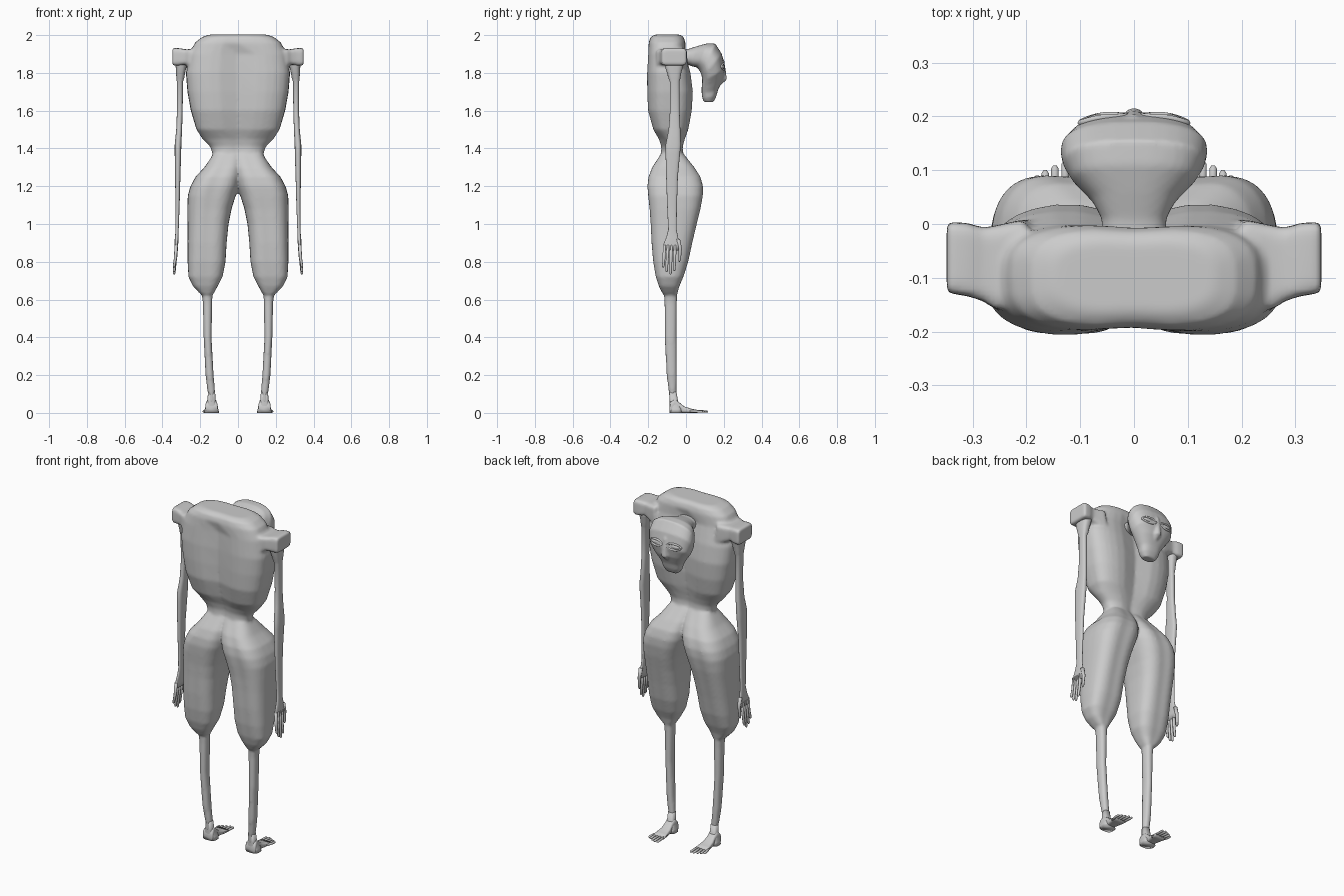
import bpy, bmesh, math
from mathutils import Vector


def ring(c, u, v, n=2.0, groove=0.0, count=32):
    """Superellipse around c with half axes u, v; groove pulls v in near the middle."""
    pts = []
    for i in range(count):
        t = 2 * math.pi * i / count
        a = math.copysign(abs(math.cos(t)) ** (2 / n), math.cos(t))
        b = math.copysign(abs(math.sin(t)) ** (2 / n), math.sin(t))
        b *= 1 - groove * math.exp(-(a / 0.28) ** 2)
        pts.append(Vector(c) + Vector(u) * a + Vector(v) * b)
    return pts


def loft(bm, rings):
    vs = [[bm.verts.new(p) for p in r] for r in rings]
    n = len(vs[0])
    for a, b in zip(vs, vs[1:]):
        for i in range(n):
            bm.faces.new((a[i], a[(i + 1) % n], b[(i + 1) % n], b[i]))
    bm.faces.new(vs[0])
    bm.faces.new(vs[-1])


def spans(rows, n, groove=0.0, sx=1):
    """Horizontal rings from rows of z, x min, x max, y min, y max."""
    return [ring((sx * (x0 + x1) / 2, (y0 + y1) / 2, z), ((x1 - x0) / 2, 0, 0),
                 (0, (y1 - y0) / 2, 0), n, groove) for z, x0, x1, y0, y1 in rows]


def tube(bm, pts, radii, u, v):
    loft(bm, [ring(p, Vector(u) * r, Vector(v) * r, count=10) for p, r in zip(pts, radii)])


def finish(bm, name, mirror=False, voxel=0, smooth=0):
    bmesh.ops.recalc_face_normals(bm, faces=bm.faces)
    me = bpy.data.meshes.new(name)
    bm.to_mesh(me)
    bm.free()
    me.polygons.foreach_set("use_smooth", [True] * len(me.polygons))
    ob = bpy.data.objects.new(name, me)
    bpy.context.collection.objects.link(ob)
    if voxel:
        m = ob.modifiers.new("Remesh", 'REMESH')
        m.mode, m.voxel_size, m.use_smooth_shade = 'VOXEL', voxel, True
    if smooth:
        m = ob.modifiers.new("Smooth", 'SMOOTH')
        m.factor, m.iterations = 0.5, smooth
    if mirror:
        ob.modifiers.new("Mirror", 'MIRROR')
    return ob


# Body: boxy torso with a spine groove, two thick thighs, thin shins
bm = bmesh.new()
torso = [(2.003, .15, -.165, -.03), (1.99, .19, -.19, -.01), (1.96, .228, -.2, .0),
         (1.9, .257, -.205, .003), (1.8, .276, -.212, .03), (1.7, .268, -.212, .043),
         (1.6, .25, -.207, .037), (1.5, .22, -.178, .017), (1.45, .188, -.15, .0),
         (1.41, .148, -.136, -.012), (1.37, .134, -.138, -.01), (1.32, .155, -.165, .02),
         (1.26, .16, -.185, .05), (1.2, .1, -.15, .03), (1.165, .04, -.11, -.01)]
loft(bm, [ring((0, (a + b) / 2, z), (w, 0, 0), (0, (b - a) / 2, 0), 3.2 if z > 1.45 else 2.4,
               .06 if z > 1.95 else .24) for z, w, a, b in torso])
thigh = [(1.37, -.02, .13, -.135, -.01), (1.3, -.02, .178, -.182, .047),
         (1.25, -.015, .225, -.202, .08), (1.2, -.005, .252, -.208, .094),
         (1.15, .012, .266, -.204, .093), (1.08, .034, .268, -.196, .08),
         (1.0, .05, .267, -.19, .06), (.9, .06, .267, -.185, .036), (.8, .066, .267, -.176, .014),
         (.72, .082, .262, -.162, -.012), (.67, .108, .238, -.145, -.034), (.63, .13, .2, -.124, -.045)]
shin = [(.66, .135, .195, -.12, -.045), (.58, .136, .186, -.114, -.048), (.4, .14, .182, -.113, -.05),
        (.2, .129, .172, -.103, -.048), (.1, .12, .16, -.09, -.05), (.05, .118, .162, -.088, -.045)]
for s in (1, -1):
    loft(bm, spans(thigh, 2.9, .04, s))
    loft(bm, spans(shin, 2.3, 0, s))
    # Shoulder block with a flared root
    loft(bm, [ring((s * x, y, z), (0, hy, 0), (0, 0, hz), 7) for x, y, z, hy, hz in
              [(.2, -.08, 1.87, .09, .06), (.262, -.08, 1.88, .076, .045), (.28, -.075, 1.885, .068, .04),
               (.31, -.066, 1.885, .068, .046), (.348, -.062, 1.885, .066, .046)]])
finish(bm, "body", voxel=.009, smooth=4)

# Head hanging from a forward-bent neck: upper and lower profile points plus half width
bm = bmesh.new()
head = [(-.04, 1.92, -.04, 1.85, .06), (.01, 1.926, .01, 1.845, .06), (.06, 1.942, .03, 1.835, .078),
        (.11, 1.956, .06, 1.828, .115), (.155, 1.955, .076, 1.805, .132), (.19, 1.9, .084, 1.78, .137),
        (.207, 1.82, .086, 1.755, .122), (.195, 1.765, .083, 1.725, .092), (.17, 1.71, .083, 1.69, .064),
        (.16, 1.675, .087, 1.665, .056), (.145, 1.645, .095, 1.645, .04)]
loft(bm, [ring((0, (a + c) / 2, (b + d) / 2), (w, 0, 0), (0, (a - c) / 2, (b - d) / 2), 2.5)
          for a, b, c, d, w in head])
# Nose ridge
tube(bm, [(0, .195, 1.87), (0, .2, 1.81), (0, .198, 1.765), (0, .18, 1.74)],
     [.008, .012, .02, .01], (1, 0, 0), (0, 1, 0))
finish(bm, "head", voxel=.007, smooth=3)

# Eyes: flat almond with a raised lid rim
bm = bmesh.new()
eye = lambda t, w, h: Vector((.057 + w * math.cos(t), 0, 1.832 + h * math.sin(t) * abs(math.sin(t)) ** .3))
lid = []
for i in range(24):
    t = 2 * math.pi * i / 24
    p = eye(t, .042, .017)
    p.y = .201 - 2.2 * max(0, p.x - .05) ** 1.7 - .12 * (p.z - 1.832)
    lid.append([bm.verts.new(p + Vector((math.cos(t) * .006 * math.cos(k * math.pi / 3),
                                         .006 * math.sin(k * math.pi / 3),
                                         math.sin(t) * .006 * math.cos(k * math.pi / 3)))) for k in range(6)])
for i in range(24):
    a, b = lid[i], lid[(i + 1) % 24]
    for k in range(6):
        bm.faces.new((a[k], a[(k + 1) % 6], b[(k + 1) % 6], b[k]))
loft(bm, [ring((.057, y, 1.832), (.042 * k, 0, 0), (0, 0, .017 * k), count=20)
          for y, k in ((.18, 1), (.195, .9), (.203, .4))])
finish(bm, "eye", mirror=True)

# Arm: stub under the block, upper arm, elbow, forearm, palm
bm = bmesh.new()
arm = [(1.86, .27, .332, -.115, -.01), (1.835, .272, .33, -.112, -.015), (1.8, .28, .328, -.1, -.025),
       (1.77, .285, .326, -.092, -.03), (1.755, .291, .324, -.086, -.035), (1.6, .293, .323, -.085, -.034),
       (1.5, .296, .327, -.092, -.03), (1.42, .3, .335, -.108, -.027), (1.37, .301, .335, -.108, -.032),
       (1.25, .305, .333, -.105, -.043), (1.1, .309, .331, -.1, -.048), (.97, .314, .331, -.094, -.05),
       (.93, .315, .333, -.104, -.042), (.89, .317, .335, -.121, -.03), (.86, .32, .335, -.122, -.04)]
loft(bm, spans(arm, 2.6))
# Fingers and thumb
for y0, y1, z in ((-.113, -.12, .77), (-.095, -.103, .745), (-.077, -.082, .732), (-.058, -.062, .75)):
    tube(bm, [(.327, y0, .89), (.331, (y0 + y1) / 2, .82), (.338, y1, z + .008), (.339, y1, z)],
         [.009, .008, .007, .003], (1, 0, 0), (0, 1, 0))
tube(bm, [(.326, -.042, .92), (.327, -.03, .87), (.33, -.034, .81), (.33, -.035, .8)],
     [.011, .009, .007, .003], (1, 0, 0), (0, 1, 0))
finish(bm, "arm", mirror=True)

# Foot: wedge from ankle and heel to the ball, with five toes
bm = bmesh.new()
loft(bm, [ring((.14, y, h / 2), (w, 0, 0), (0, 0, h / 2), 3.5) for y, w, h in
          [(-.087, .03, .035), (-.08, .033, .06), (-.06, .028, .075), (-.035, .026, .055),
           (-.01, .03, .034), (.03, .035, .022), (.06, .038, .016)]])
loft(bm, spans([(.11, .121, .159, -.088, -.05), (.06, .118, .162, -.086, -.042),
                (.02, .104, .176, -.087, -.02), (0, .1, .18, -.087, -.02)], 3))
for x0, x1, y in ((.112, .109, .115), (.126, .128, .117), (.14, .147, .109), (.154, .165, .1), (.167, .18, .09)):
    tube(bm, [(x0, .02, .01), (x1, y - .025, .008), (x1, y - .006, .007), (x1, y, .006)],
         [.008, .007, .007, .003], (1, 0, 0), (0, 0, .9))
finish(bm, "foot", mirror=True)
